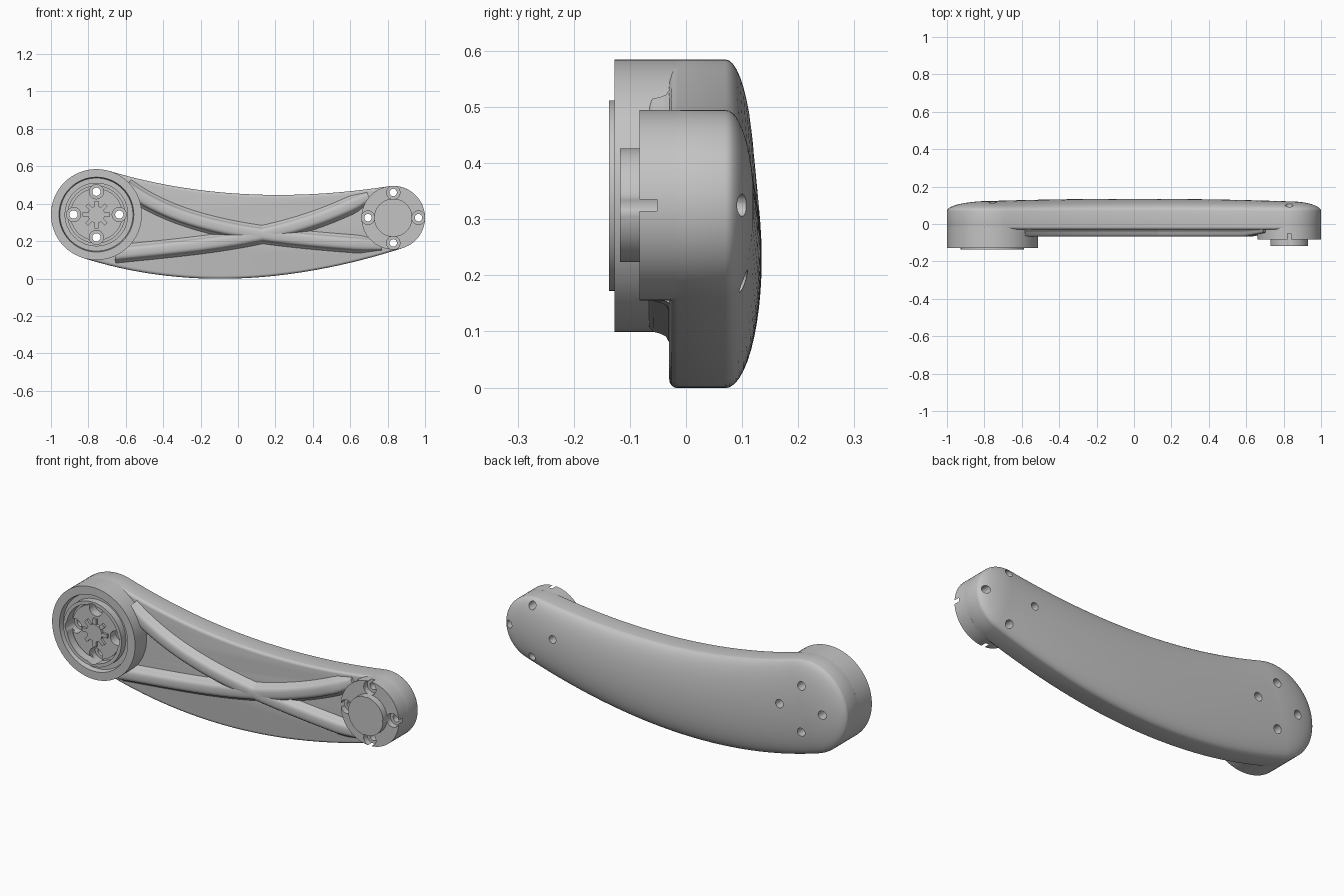
import bpy, bmesh, math
from mathutils import Vector
from mathutils.geometry import interpolate_bezier

if "Cube" in bpy.data.objects:
    bpy.data.objects.remove(bpy.data.objects["Cube"], do_unlink=True)

grey = bpy.data.materials.new("satin grey")
grey.use_nodes = True
grey.diffuse_color = (0.55, 0.55, 0.55, 1)
grey.node_tree.nodes["Principled BSDF"].inputs["Base Color"].default_value = (0.55, 0.55, 0.55, 1)

# Joint centres (x, z) and radii
BIG, BIG_R = Vector((-0.757, 0.342)), 0.243
SMALL, SMALL_R = Vector((0.83, 0.325)), 0.17


def finish(name, bm):
    bmesh.ops.remove_doubles(bm, verts=bm.verts, dist=1e-5)
    bmesh.ops.recalc_face_normals(bm, faces=bm.faces)
    mesh = bpy.data.meshes.new(name)
    bm.to_mesh(mesh)
    bm.free()
    mesh.materials.append(grey)
    obj = bpy.data.objects.new(name, mesh)
    bpy.context.collection.objects.link(obj)
    return obj


def select(obj):
    bpy.ops.object.select_all(action='DESELECT')
    obj.select_set(True)
    bpy.context.view_layer.objects.active = obj


def smooth(obj, angle=35):
    select(obj)
    bpy.ops.object.shade_smooth_by_angle(angle=math.radians(angle))


def bridge(bm, a, b, closed=True):
    n = len(a)
    for i in range(n if closed else n - 1):
        j = (i + 1) % n
        bm.faces.new((a[i], a[j], b[j], b[i]))


def lathe(bm, centre, profile, sides=64):
    """Revolve (radius, y) points about a y-directed axis and cap both ends."""
    rings = []
    for r, y in profile:
        ring = []
        for i in range(sides):
            a = math.tau * i / sides
            ring.append(bm.verts.new((centre.x + r * math.cos(a), y, centre.y + r * math.sin(a))))
        rings.append(ring)
    for a, b in zip(rings, rings[1:]):
        bridge(bm, a, b)
    bm.faces.new(rings[0])
    bm.faces.new(rings[-1])


def lathed(name, centre, profile):
    bm = bmesh.new()
    lathe(bm, centre, profile)
    return finish(name, bm)


def on_circle(centre, radius, degrees):
    a = math.radians(degrees)
    return centre + radius * Vector((math.cos(a), math.sin(a)))


def quad_curve(p0, p1, p2, t):
    return p0 * (1 - t) ** 2 + p1 * 2 * t * (1 - t) + p2 * t * t


# Arm outline, each point paired with its point on the centre line
STEPS = 32
SPINE = (BIG, Vector((0, 0.126)), SMALL)
LOW = (on_circle(BIG, BIG_R, 253.5), Vector((-0.05, -0.136)), on_circle(SMALL, SMALL_R, 288))
TOP = (on_circle(BIG, BIG_R, 73), Vector((0, 0.37)), on_circle(SMALL, SMALL_R, 98.5))
outline = []
for i in range(STEPS):
    outline.append((on_circle(BIG, BIG_R, 73 + 180.5 * i / STEPS), BIG))
for i in range(STEPS):
    t = i / STEPS
    outline.append((quad_curve(*LOW, t), quad_curve(*SPINE, t)))
for i in range(STEPS):
    outline.append((on_circle(SMALL, SMALL_R, 288 + 170.5 * i / STEPS), SMALL))
for i in range(STEPS):
    t = 1 - i / STEPS
    outline.append((quad_curve(*TOP, t), quad_curve(*SPINE, t)))


def arm_ring(bm, scale, base, rise=0.0):
    ring = []
    for edge, mid in outline:
        p = mid.lerp(edge, scale)
        y = base + rise * (0.065 - 0.014 * (mid.x / 0.83) ** 2)
        ring.append(bm.verts.new((p.x, y, p.y)))
    return ring


# Arm body: rounded front edge, straight wall, domed back
bm = bmesh.new()
rings = []
for k in range(5):
    a = math.radians(90 * k / 4)
    rings.append(arm_ring(bm, 0.93 + 0.07 * math.sin(a), -0.015 - 0.015 * math.cos(a)))
for k in range(13):
    a = math.radians(90 * k / 12)
    rings.append(arm_ring(bm, max(math.cos(a), 0), 0.07, math.sin(a)))
bm.faces.new(rings[0])
for a, b in zip(rings[:-1], rings[1:-1]):
    bridge(bm, a, b)
bmesh.ops.remove_doubles(bm, verts=rings[-1], dist=1e-5)
last = rings[-2]
tips = [v for v in bm.verts if v.is_valid and not v.link_faces]
for i, v in enumerate(last):
    w = last[(i + 1) % len(last)]
    ends = []
    for k in (i, (i + 1) % len(last)):
        m = outline[k][1]
        tip = min(tips, key=lambda q: (q.co.x - m.x) ** 2 + (q.co.z - m.y) ** 2)
        if tip not in ends:
            ends.append(tip)
    bm.faces.new([v, w] + ends[::-1])
arm_body = finish("arm_body", bm)

# Large joint housing with ring groove and inner plate
large_joint = lathed("large_joint", BIG, [
    (BIG_R, -0.01), (BIG_R, -0.127), (0.2, -0.127), (0.195, -0.1), (0.17, -0.1), (0.17, -0.137),
    (0.152, -0.137), (0.152, -0.09), (0.14, -0.09), (0.14, -0.108)])

# Small joint housing with raised disc
small_joint = lathed("small_joint", SMALL, [
    (SMALL_R, -0.01), (SMALL_R, -0.083), (0.102, -0.083), (0.102, -0.118)])

# Screw holes with counterbores, four around each joint
bm = bmesh.new()
for centre, dist, hole, bore, floor in ((BIG, 0.122, 0.022, 0.038, -0.06),
                                        (SMALL, 0.135, 0.02, 0.036, -0.052)):
    for k in range(4):
        lathe(bm, on_circle(centre, dist, 90 * k),
              [(hole, 0.3), (hole, floor), (bore, floor), (bore, -0.3)], 24)
cutter = finish("hole_cutter", bm)
cutter.hide_render = True
for obj in (arm_body, large_joint, small_joint):
    mod = obj.modifiers.new("holes", 'BOOLEAN')
    mod.operation = 'DIFFERENCE'
    mod.solver = 'EXACT'
    mod.object = cutter
    select(obj)
    bpy.ops.object.modifier_apply(modifier=mod.name)
    smooth(obj)
bpy.data.objects.remove(cutter, do_unlink=True)

# Splined hub in the large joint
hub = lathed("hub", BIG, [(0.045, -0.1), (0.045, -0.122)])
smooth(hub)
for k in range(8):
    p = on_circle(BIG, 0.056, 45 * k)
    bpy.ops.mesh.primitive_cube_add(size=1, location=(p.x, -0.11, p.y),
                                    rotation=(0, -math.radians(45 * k), 0))
    tooth = bpy.context.object
    tooth.name = "hub_tooth"
    tooth.scale = (0.035, 0.02, 0.02)
    tooth.data.materials.append(grey)

# Crossed stiffening ribs swept along curves
HALF = [(0.052, -0.02), (0.048, -0.031), (0.039, -0.036), (0.034, -0.046),
        (0.031, -0.058), (0.024, -0.065), (0.012, -0.068)]
SECTION = HALF + [(-w, y) for w, y in reversed(HALF)]


def rib(name, points):
    path = interpolate_bezier(*[Vector((x, 0, z)) for x, z in points], 40)
    bm = bmesh.new()
    rings = []
    for i, p in enumerate(path):
        d = (path[min(i + 1, 39)] - path[max(i - 1, 0)]).normalized()
        side = Vector((-d.z, 0, d.x))
        fade = min(1, 0.55 + 0.15 * (39 - i))
        rings.append([bm.verts.new(p + side * w * min(1, fade + 0.1) +
                                   Vector((0, -0.02 + (y + 0.02) * fade, 0))) for w, y in SECTION])
    for a, b in zip(rings, rings[1:]):
        bridge(bm, a, b)
    bm.faces.new(rings[0])
    bm.faces.new(rings[-1])
    smooth(finish(name, bm), 50)


rib("falling_rib", [(-0.6, 0.49), (-0.3, 0.27), (0.1, 0.22), (0.77, 0.175)])
rib("rising_rib", [(-0.66, 0.13), (-0.2, 0.18), (0.25, 0.2), (0.7, 0.44)])
